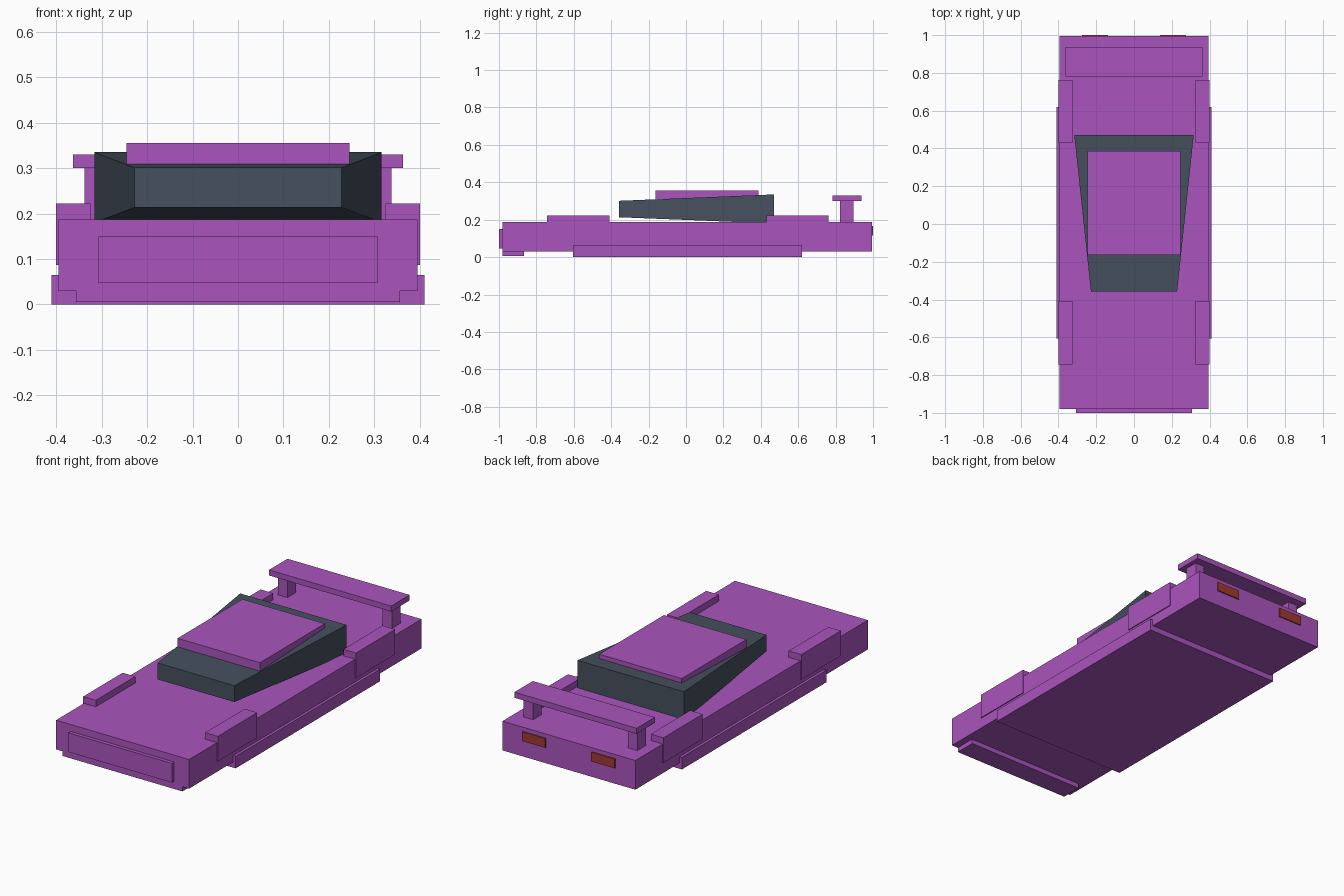
import bpy

if "Cube" in bpy.data.objects:
    bpy.data.objects.remove(bpy.data.objects["Cube"])


def material(name, rgb):
    m = bpy.data.materials.new(name)
    m.diffuse_color = (*rgb, 1)
    m.use_nodes = True
    m.node_tree.nodes["Principled BSDF"].inputs["Base Color"].default_value = m.diffuse_color
    return m


PAINT = material("purple_paint", (0.40, 0.09, 0.51))
GLASS = material("dark_glass", (0.06, 0.08, 0.11))
RED = material("red_light", (0.35, 0.04, 0.03))

FACES = [(0, 1, 2, 3), (7, 6, 5, 4), (0, 4, 5, 1), (1, 5, 6, 2), (2, 6, 7, 3), (3, 7, 4, 0)]


def tapered(name, front, back, mat):
    """Block lofted between two (x0, x1, z0, z1, y) rectangles."""
    verts = []
    for x0, x1, z0, z1, y in (front, back):
        verts += [(x0, y, z0), (x1, y, z0), (x1, y, z1), (x0, y, z1)]
    mesh = bpy.data.meshes.new(name)
    mesh.from_pydata(verts, [], FACES)
    mesh.materials.append(mat)
    obj = bpy.data.objects.new(name, mesh)
    bpy.context.collection.objects.link(obj)
    return obj


def box(name, x, y, z, mat=PAINT):
    return tapered(name, (*x, *z, y[0]), (*x, *z, y[1]), mat)


def pair(name, x, y, z, mat=PAINT):
    box(name + "_right", x, y, z, mat)
    box(name + "_left", (-x[1], -x[0]), y, z, mat)


# Main body and floor with side skirts
box("body", (-0.395, 0.395), (-0.98, 0.994), (0.03, 0.187))
box("floor_skirt", (-0.41, 0.41), (-0.605, 0.62), (0, 0.065))

# Nose
box("nose_panel", (-0.307, 0.307), (-1.0, -0.96), (0.047, 0.15))
box("front_splitter", (-0.356, 0.356), (-0.98, -0.865), (0.005, 0.04))

# Wheel arch flares
pair("front_flare", (0.325, 0.40), (-0.743, -0.408), (0.087, 0.222))
pair("rear_flare", (0.325, 0.40), (0.43, 0.763), (0.087, 0.222))

# Wedge cabin and roof
tapered("cabin", (-0.228, 0.228, 0.213, 0.301, -0.357),
        (-0.316, 0.316, 0.18, 0.335, 0.47), GLASS)
box("roof", (-0.245, 0.245), (-0.163, 0.387), (0.295, 0.355))

# Rear wing
pair("wing_strut", (0.282, 0.338), (0.823, 0.895), (0.17, 0.305))
box("wing", (-0.363, 0.363), (0.782, 0.938), (0.30, 0.33))

# Tail lights
pair("tail_light", (0.137, 0.276), (0.97, 1.0), (0.115, 0.165), RED)
